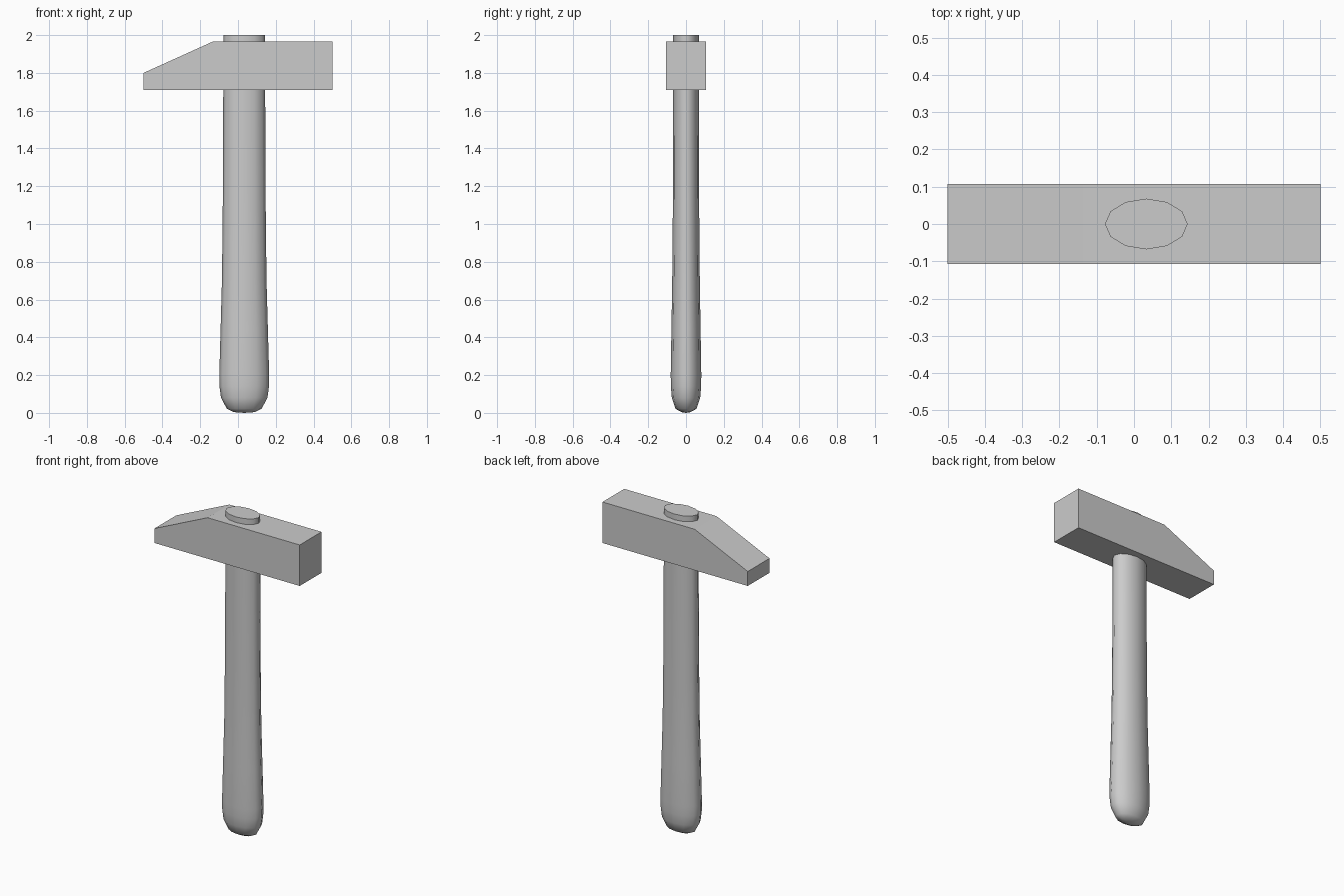
import bpy, bmesh, math

if "Cube" in bpy.data.objects:
    bpy.data.objects.remove(bpy.data.objects["Cube"])


def make_object(name, bm):
    bmesh.ops.recalc_face_normals(bm, faces=bm.faces)
    mesh = bpy.data.meshes.new(name)
    bm.to_mesh(mesh)
    bm.free()
    obj = bpy.data.objects.new(name, mesh)
    bpy.context.collection.objects.link(obj)
    return obj


# Hammer head: side profile extruded across the width
HALF_WIDTH = 0.107
profile = [(-0.5, 1.71), (0.5, 1.71), (0.5, 1.965), (-0.135, 1.965), (-0.5, 1.80)]
bm = bmesh.new()
side = bm.faces.new([bm.verts.new((x, -HALF_WIDTH, z)) for x, z in profile])
ext = bmesh.ops.extrude_face_region(bm, geom=[side])
moved = [g for g in ext["geom"] if isinstance(g, bmesh.types.BMVert)]
bmesh.ops.translate(bm, verts=moved, vec=(0, 2 * HALF_WIDTH, 0))
make_object("hammer_head", bm)

# Handle: lofted twelve-sided oval rings (z, x radius, y radius)
SIDES, CENTRE_X = 12, 0.033
rings = [(0.004, 0.055, 0.024), (0.022, 0.092, 0.056), (0.08, 0.123, 0.075),
         (0.14, 0.131, 0.080), (0.20, 0.132, 0.081), (0.45, 0.125, 0.077),
         (0.70, 0.118, 0.073), (1.05, 0.114, 0.070), (1.40, 0.112, 0.069),
         (1.70, 0.111, 0.068), (2.0, 0.111, 0.068)]
bm = bmesh.new()
loops = []
for z, rx, ry in rings:
    angles = [2 * math.pi * i / SIDES for i in range(SIDES)]
    loops.append([bm.verts.new((CENTRE_X + rx * math.cos(a), ry * math.sin(a), z))
                  for a in angles])
for low, high in zip(loops, loops[1:]):
    for i in range(SIDES):
        j = (i + 1) % SIDES
        bm.faces.new((low[i], low[j], high[j], high[i]))
bm.faces.new(loops[-1])
# Slightly domed butt
tip = bm.verts.new((CENTRE_X, 0, 0))
for i in range(SIDES):
    bm.faces.new((tip, loops[0][(i + 1) % SIDES], loops[0][i]))
handle = make_object("handle", bm)

# Smooth shading, keeping the top rim sharp
bpy.context.view_layer.objects.active = handle
handle.select_set(True)
bpy.ops.object.shade_smooth_by_angle(angle=math.radians(50))
